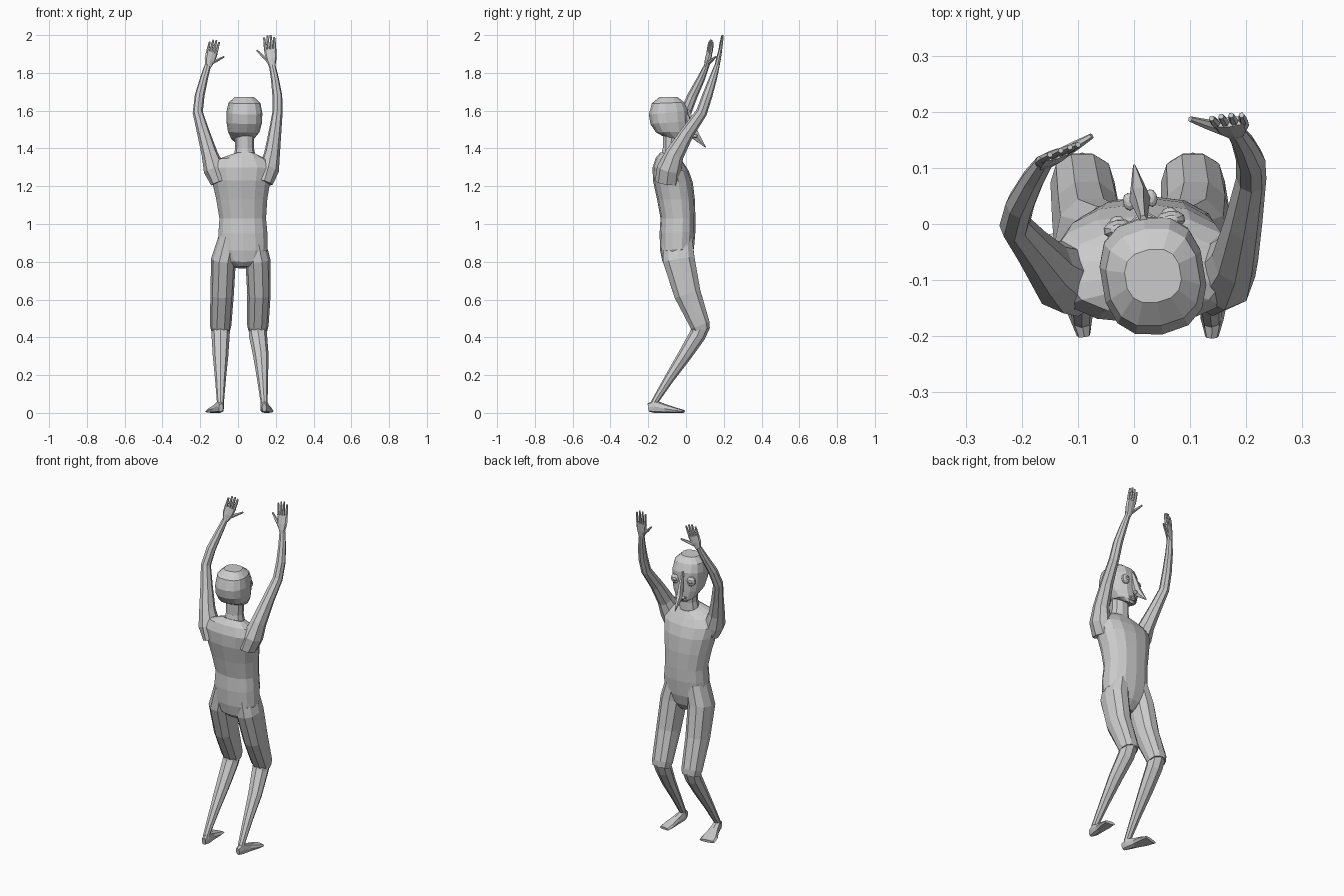
import bpy
import math
from mathutils import Vector, Matrix


def skin(name, rings, mat=None):
    """Closed flat-shaded mesh through a list of equal-length rings."""
    n = len(rings[0])
    verts = [v for r in rings for v in r]
    faces = [[i * n + k, i * n + (k + 1) % n, (i + 1) * n + (k + 1) % n, (i + 1) * n + k]
             for i in range(len(rings) - 1) for k in range(n)]
    faces += [list(range(n))[::-1], list(range(len(verts) - n, len(verts)))]
    me = bpy.data.meshes.new(name)
    me.from_pydata(verts, [], faces)
    if mat:
        me.transform(mat)
    ob = bpy.data.objects.new(name, me)
    bpy.context.collection.objects.link(ob)
    return ob


def unit(a, p):
    """Point on a superellipse (p < 1 is boxier)."""
    c, s = math.cos(a), math.sin(a)
    return math.copysign(abs(c) ** p, c), math.copysign(abs(s) ** p, s)


def limb(name, pts, n=8, side=(1, 0, 0), p=1.0, mat=None):
    """Tube along points (x, y, z, half width, half depth)."""
    c = [Vector(q[:3]) for q in pts]
    rings = []
    for i, q in enumerate(pts):
        t = (c[min(i + 1, len(c) - 1)] - c[max(i - 1, 0)]).normalized()
        u = Vector(side)
        u = (u - t * u.dot(t)).normalized()
        v = t.cross(u)
        ring = []
        for k in range(n):
            a, b = unit(2 * math.pi * k / n, p)
            ring.append(c[i] + u * a * q[3] + v * b * q[4])
        rings.append(ring)
    return skin(name, rings, mat)


def slices(name, rows, n, p, mat=None):
    """Stacked rings: x centre, half width, back y, front y, back z, front z."""
    rings = []
    for x, w, yb, yf, zb, zf in rows:
        ring = []
        for k in range(n):
            a, b = unit(2 * math.pi * (k + 0.5) / n, p)
            f = (b + 1) / 2
            ring.append(Vector((x + w * a, yb + (yf - yb) * f, zb + (zf - zb) * f)))
        rings.append(ring)
    return skin(name, rings, mat)


# torso
slices("torso", [
    (.03, .05, -.10, -.01, .775, .765), (.03, .10, -.125, .025, .80, .81),
    (.028, .132, -.137, .042, .86, .87), (.026, .132, -.14, .05, .95, .96),
    (.025, .126, -.135, .05, 1.03, 1.03), (.02, .138, -.153, .047, 1.13, 1.13),
    (.017, .157, -.175, .036, 1.23, 1.22), (.018, .17, -.177, .015, 1.30, 1.28),
    (.02, .14, -.16, -.01, 1.35, 1.32), (.035, .065, -.135, -.03, 1.38, 1.35)], 14, .85)

# neck
limb("neck", [(.035, -.085, 1.34, .062, .055), (.035, -.08, 1.40, .05, .045),
              (.035, -.075, 1.50, .052, .048)], 10)

# head, turned and looking slightly aside
pivot = Vector((.035, -.1, 0))
turn = (Matrix.Translation(pivot) @ Matrix.Rotation(math.radians(9.6), 4, 'Z')
        @ Matrix.Translation(-pivot))
slices("head", [
    (.035, .03, -.06, .005, 1.45, 1.42), (.035, .06, -.115, .012, 1.462, 1.44),
    (.035, .082, -.16, .014, 1.485, 1.49), (.035, .092, -.19, .014, 1.53, 1.545),
    (.035, .093, -.198, .012, 1.58, 1.60), (.035, .083, -.182, -.008, 1.638, 1.645),
    (.035, .05, -.14, -.045, 1.672, 1.672)], 14, .8, turn)

# long drooping nose
limb("nose", [(.035, .008, 1.605, .007, .010), (.035, .028, 1.53, .013, .024),
              (.035, .048, 1.47, .019, .026), (.035, .108, 1.405, .002, .002)], 6, mat=turn)

# eyes, lids and lips
for s in (-1, 1):
    for part, y, z, r in (("eye_socket", 0, 1.552, (.027, .018, .03)),
                          ("eye", .008, 1.552, (.016, .016, .012)),
                          ("nostril", .045, 1.465, (.011, .016, .01))):
        x = .02 if part == "nostril" else .047
        bpy.ops.mesh.primitive_uv_sphere_add(segments=10, ring_count=6, radius=1)
        ob = bpy.context.object
        ob.name = part
        ob.data.transform(turn @ Matrix.Translation((.035 + s * x, y, z))
                          @ Matrix.Diagonal((*r, 1)))
for part, z in (("upper_lip", 1.452), ("lower_lip", 1.440)):
    limb(part, [(.005, .0, z, .004, .004), (.035, .018, z, .010, .007),
                (.065, .0, z, .004, .004)], 6, side=(0, 1, 0), mat=turn)

# arms
limb("left_arm", [
    (-.10, -.10, 1.22, .045, .065), (-.125, -.095, 1.29, .058, .065),
    (-.15, -.078, 1.37, .043, .05), (-.182, -.04, 1.48, .034, .037),
    (-.213, -.002, 1.59, .027, .03), (-.203, .035, 1.68, .026, .027),
    (-.18, .08, 1.77, .021, .021), (-.16, .11, 1.84, .017, .014)])
limb("right_arm", [
    (.14, -.10, 1.22, .045, .065), (.162, -.09, 1.29, .056, .065),
    (.18, -.06, 1.37, .042, .05), (.195, .005, 1.48, .034, .037),
    (.209, .082, 1.59, .027, .03), (.208, .113, 1.68, .026, .027),
    (.195, .143, 1.77, .021, .021), (.181, .165, 1.84, .017, .014)])


# hands
def hand(name, wrist, knuckle, tip, across, thumb):
    w, k, t, a = Vector(wrist), Vector(knuckle), Vector(tip), Vector(across).normalized()
    m = (w + k) / 2
    limb(name + "_palm", [(*w, .016, .013), (*m, .030, .013), (*k, .033, .009)], 8, a, .8)
    for i, reach in enumerate((.82, .97, 1.0, .85)):
        off = a * (.0245 - i * .0163)
        base = k - (t - k) * .1 + off
        end = k + (t - k) * reach + off * 1.1
        limb(name + "_finger", [(*base, .008, .008), (*base.lerp(end, .5), .0075, .0075),
                                (*end, .005, .005)], 6, a)
    th = Vector(thumb)
    base = w.lerp(k, .25) + a * .012
    limb(name + "_thumb", [(*base, .012, .010), (*base.lerp(th, .55), .009, .008),
                           (*th, .005, .005)], 6, (0, 1, 0))


hand("left_hand", (-.16, .108, 1.83), (-.138, .125, 1.91), (-.122, .134, 1.975),
     (.94, .34, 0), (-.075, .157, 1.885))
hand("right_hand", (.181, .163, 1.83), (.170, .182, 1.925), (.164, .193, 2.0),
     (-1, -.1, 0), (.10, .187, 1.92))

# legs: hip x, mid x, knee x, ankle x
for name, hip, mid, knee, ankle in (("left", -.077, -.084, -.092, -.093),
                                    ("right", .105, .111, .105, .138)):
    inner = .03 + (hip - .03) * .72
    limb(name + "_thigh", [
        (inner, -.045, .93, .055, .08), (hip, -.038, .81, .066, .088),
        (mid, .008, .63, .062, .074), (knee, .075, .465, .057, .055),
        (knee, .085, .435, .050, .045)], 10, p=.9)
    limb(name + "_shin", [
        (knee, .085, .47, .050, .046), (knee * .97 + ankle * .03, .06, .41, .048, .044),
        ((knee + ankle) / 2, -.01, .30, .041, .036),
        ((knee + 3 * ankle) / 4, -.09, .18, .029, .026),
        (ankle, -.165, .06, .019, .018), (ankle, -.175, .03, .018, .018)], 8)

# feet, toes turned outwards
limb("left_foot", [(-.090, -.198, .028, .012, .022), (-.094, -.165, .034, .021, .034),
                   (-.108, -.11, .023, .029, .023), (-.122, -.055, .014, .045, .014),
                   (-.130, -.015, .008, .045, .008)], 8, (1, .35, 0), .75)
limb("right_foot", [(.139, -.200, .028, .012, .022), (.139, -.168, .034, .021, .034),
                    (.145, -.11, .023, .026, .023), (.152, -.055, .014, .034, .014),
                    (.156, -.015, .008, .032, .008)], 8, (1, -.15, 0), .75)
